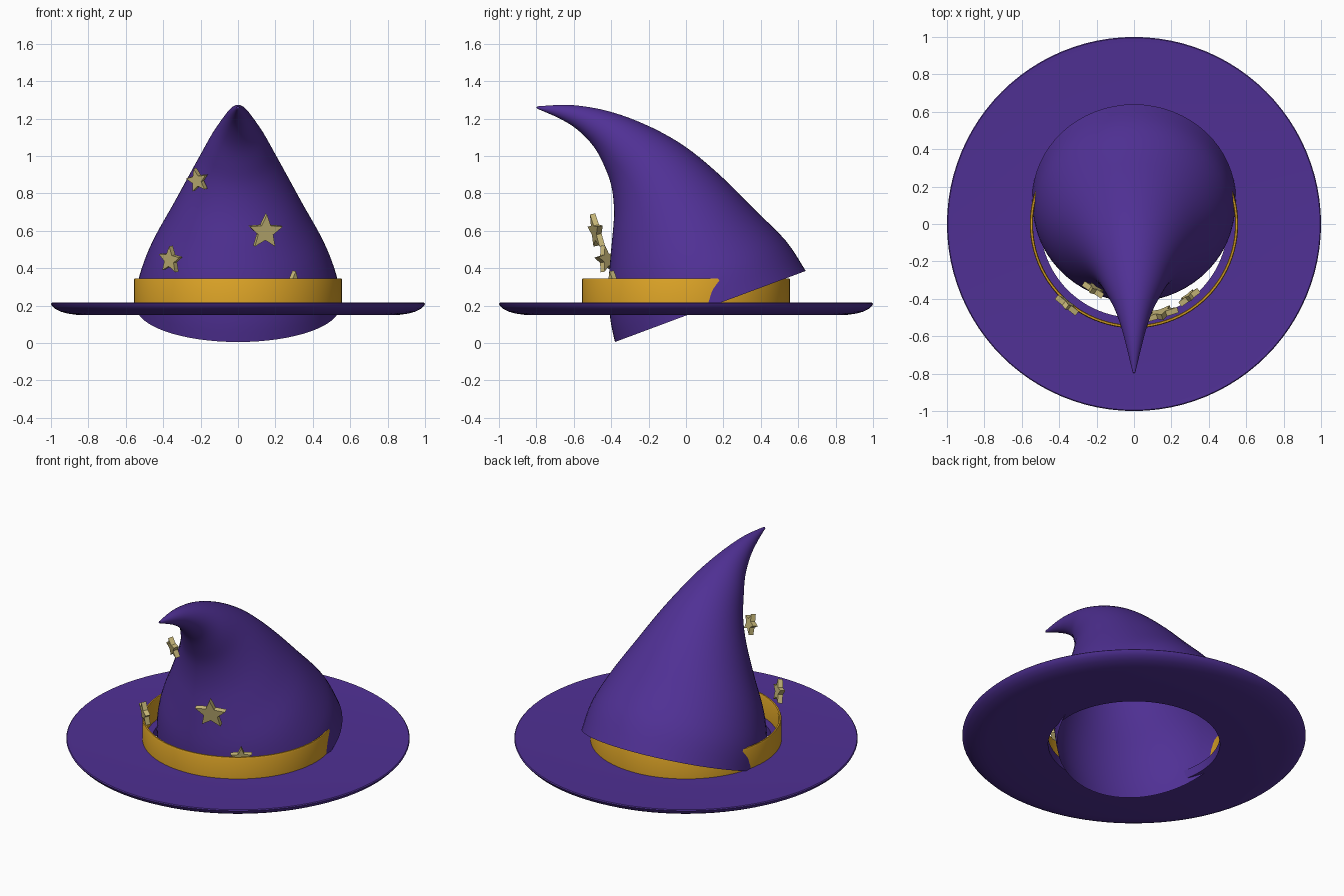
import bpy, bmesh
from math import sin, cos, pi, atan2, radians
from mathutils import Vector, Matrix

if "Cube" in bpy.data.objects:
    bpy.data.objects.remove(bpy.data.objects["Cube"])


def material(name, rgb):
    m = bpy.data.materials.new(name)
    m.diffuse_color = (*rgb, 1)
    m.use_nodes = True
    m.node_tree.nodes["Principled BSDF"].inputs["Base Color"].default_value = m.diffuse_color
    return m


PURPLE = material("purple_felt", (0.08, 0.03, 0.30))
GOLD = material("gold_band", (0.72, 0.37, 0.02))
PALE = material("pale_gold", (0.60, 0.50, 0.20))


def finish(name, bm, mat, smooth=True):
    mesh = bpy.data.meshes.new(name)
    bm.to_mesh(mesh)
    bm.free()
    mesh.materials.append(mat)
    ob = bpy.data.objects.new(name, mesh)
    bpy.context.collection.objects.link(ob)
    if smooth:
        bpy.ops.object.select_all(action='DESELECT')
        ob.select_set(True)
        bpy.context.view_layer.objects.active = ob
        bpy.ops.object.shade_smooth_by_angle(angle=radians(40))
    return ob


def bridge(bm, a, b):
    n = len(a)
    for i in range(n):
        j = (i + 1) % n
        bm.faces.new((a[i], a[j], b[j], b[i]))


def lathe(name, profile, mat, n=96):
    """Revolve a closed (radius, z) profile about z."""
    bm = bmesh.new()
    rings = [[bm.verts.new((r * cos(2 * pi * i / n), r * sin(2 * pi * i / n), z))
              for i in range(n)] for r, z in profile]
    for k in range(len(rings)):
        bridge(bm, rings[k], rings[(k + 1) % len(rings)])
    bmesh.ops.recalc_face_normals(bm, faces=bm.faces)
    return finish(name, bm, mat)


# Brim: flat disc with a hole, rounded underneath at the outer edge
lathe("brim", [(0.50, 0.15), (0.86, 0.15), (0.91, 0.157), (0.95, 0.168),
               (0.98, 0.184), (0.995, 0.20), (1.0, 0.21), (0.995, 0.215),
               (0.97, 0.213), (0.50, 0.208)], PURPLE)

# Band: thin ring around the crown
lathe("hat_band", [(0.54, 0.20), (0.557, 0.20), (0.557, 0.335),
                   (0.553, 0.345), (0.544, 0.345), (0.54, 0.335)], GOLD)

# Crown: rings given as front (y, z), back (y, z), half width in x
KEYS = [(-0.38, 0.005, 0.64, 0.385, 0.545),
        (-0.405, 0.13, 0.535, 0.545, 0.53),
        (-0.415, 0.30, 0.37, 0.71, 0.465),
        (-0.40, 0.50, 0.20, 0.88, 0.36),
        (-0.385, 0.68, 0.03, 1.025, 0.27),
        (-0.395, 0.82, -0.12, 1.12, 0.205),
        (-0.43, 0.93, -0.27, 1.19, 0.155),
        (-0.49, 1.045, -0.41, 1.238, 0.104),
        (-0.58, 1.14, -0.545, 1.265, 0.065),
        (-0.68, 1.202, -0.66, 1.273, 0.037),
        (-0.795, 1.252, -0.795, 1.265, 0.007)]


def spline(keys, steps):
    """Catmull-Rom interpolation of equal-length tuples."""
    out = []
    for k in range(len(keys) - 1):
        p = [keys[min(max(k + d, 0), len(keys) - 1)] for d in (-1, 0, 1, 2)]
        for s in range(steps):
            t = s / steps
            out.append([0.5 * (2 * b + (c - a) * t + (2 * a - 5 * b + 4 * c - d) * t * t
                               + (3 * b - a - 3 * c + d) * t ** 3)
                        for a, b, c, d in zip(*p)])
    return out + [list(keys[-1])]


bm = bmesh.new()
N = 64
previous = None
for fy, fz, by, bz, half in spline(KEYS, 4):
    front, back = Vector((0, fy, fz)), Vector((0, by, bz))
    mid, arm = (front + back) / 2, (back - front) / 2
    ring = [bm.verts.new(mid + arm * sin(2 * pi * i / N) + Vector((half * cos(2 * pi * i / N), 0, 0)))
            for i in range(N)]
    if previous:
        bridge(bm, previous, ring)
    previous = ring
tip = bm.verts.new((0, -0.80, 1.259))
for i in range(N):
    bm.faces.new((previous[i], previous[(i + 1) % N], tip))
finish("crown", bm, PURPLE)


# Stars: extruded five-point shapes facing outwards
def star(name, loc, r, tilt, roll):
    bm = bmesh.new()
    th = 0.03
    layers = []
    for z in (-th / 2, th / 2):
        layers.append([bm.verts.new(((r if i % 2 == 0 else r * 0.45) * sin(pi * i / 5),
                                     (r if i % 2 == 0 else r * 0.45) * cos(pi * i / 5), z))
                       for i in range(10)])
        bm.faces.new(layers[-1])
    bridge(bm, *layers)
    bmesh.ops.recalc_face_normals(bm, faces=bm.faces)
    ob = finish(name, bm, PALE, smooth=False)
    yaw = atan2(loc[0], -loc[1])
    ob.matrix_world = (Matrix.Translation(loc) @ Matrix.Rotation(yaw, 4, 'Z')
                       @ Matrix.Rotation(radians(90 + tilt), 4, 'X')
                       @ Matrix.Rotation(radians(roll), 4, 'Z'))


star("star_large", (0.145, -0.48, 0.595), 0.097, 12, 0)
star("star_upper", (-0.215, -0.35, 0.87), 0.066, 12, 8)
star("star_left", (-0.36, -0.43, 0.445), 0.075, 8, -8)
star("star_low", (0.295, -0.39, 0.32), 0.066, 8, 0)
